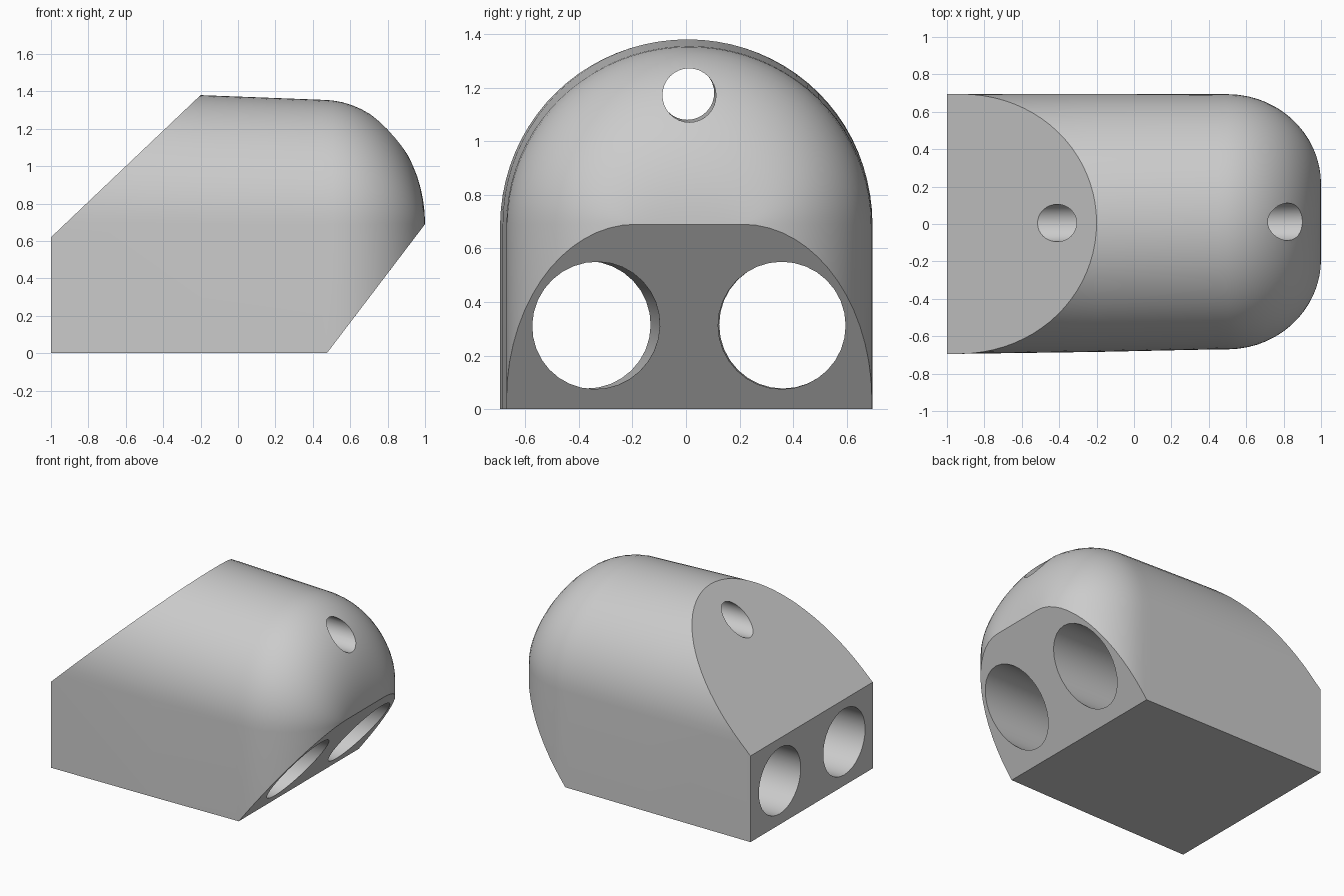
import bpy, bmesh
from math import sin, cos, pi, sqrt
from mathutils import Vector

cube = bpy.data.objects.get("Cube")
if cube:
    bpy.data.objects.remove(cube, do_unlink=True)

grey = bpy.data.materials.new("light_grey")
grey.use_nodes = True
colour = (0.6, 0.6, 0.6, 1)
grey.diffuse_color = colour
grey.node_tree.nodes["Principled BSDF"].inputs["Base Color"].default_value = colour

SPRING = 0.69      # height where the arch begins
ARC = 40           # segments over the arch
NOSE = 16          # rings over the rounded nose


def make_object(name, bm):
    mesh = bpy.data.meshes.new(name)
    bm.to_mesh(mesh)
    bm.free()
    mesh.materials.append(grey)
    obj = bpy.data.objects.new(name, mesh)
    bpy.context.collection.objects.link(obj)
    return obj


def arch(bm, x, centre, half_width, rise):
    pts = [(centre + half_width, 0)]
    for i in range(ARC + 1):
        a = pi * i / ARC
        pts.append((centre + half_width * cos(a), SPRING + rise * sin(a)))
    pts.append((centre - half_width, 0))
    return [bm.verts.new((x, y, z)) for y, z in pts]


# Arched body, tapering slightly toward a rounded nose
bm = bmesh.new()
rings = [arch(bm, -1, 0, 0.695, 0.715), arch(bm, -0.2, 0.006, 0.69, 0.69)]
for i in range(NOSE + 1):
    t = sin(pi / 2 * i / NOSE)
    x = 0.45 + 0.55 * t
    u = max(0, (x - 0.5) / 0.5)
    rings.append(arch(bm, x, 0.012, 0.2 + 0.482 * sqrt(max(0, 1 - u * u)),
                      max(0.005, 0.665 * sqrt(max(0, 1 - t * t)))))
for a, b in zip(rings, rings[1:]):
    n = len(a)
    for i in range(n):
        j = (i + 1) % n
        bm.faces.new((a[i], a[j], b[j], b[i]))
bm.faces.new(rings[0])
bm.faces.new(rings[-1])
bmesh.ops.recalc_face_normals(bm, faces=bm.faces)


# Sloping rear face and undercut nose
def slice_off(point, normal):
    geom = bm.verts[:] + bm.edges[:] + bm.faces[:]
    cut = bmesh.ops.bisect_plane(bm, geom=geom, plane_co=point, plane_no=normal,
                                 clear_outer=True)
    edges = [e for e in cut["geom_cut"] if isinstance(e, bmesh.types.BMEdge)]
    bmesh.ops.contextual_create(bm, geom=edges)


slice_off((-1, 0, 0.62), (-0.76, 0, 0.8))
slice_off((0.475, 0, 0), (0.69, 0, -0.525))
bmesh.ops.remove_doubles(bm, verts=bm.verts, dist=0.0005)
bmesh.ops.recalc_face_normals(bm, faces=bm.faces)
body = make_object("body", bm)


# Lengthwise holes
def bore(name, rear, nose, radius):
    start, end = Vector((-1, *rear)), Vector((1, *nose))
    axis = end - start
    bm = bmesh.new()
    bmesh.ops.create_cone(bm, cap_ends=True, segments=32, radius1=radius,
                          radius2=radius, depth=axis.length * 1.3)
    turn = Vector((0, 0, 1)).rotation_difference(axis).to_matrix()
    bmesh.ops.rotate(bm, verts=bm.verts, matrix=turn)
    bmesh.ops.translate(bm, verts=bm.verts, vec=(start + end) / 2)
    cutter = make_object(name, bm)
    cutter.hide_render = True
    mod = body.modifiers.new(name, "BOOLEAN")
    mod.operation, mod.solver, mod.object = "DIFFERENCE", "EXACT", cutter
    bpy.context.view_layer.objects.active = body
    bpy.ops.object.modifier_apply(modifier=mod.name)
    bpy.data.objects.remove(cutter, do_unlink=True)


bore("right_bore", (-0.37, 0.315), (-0.33, 0.312), 0.238)
bore("left_bore", (0.362, 0.315), (0.357, 0.312), 0.238)
bore("top_bore", (0.002, 1.183), (0.013, 1.17), 0.1)

bpy.ops.object.select_all(action="DESELECT")
body.select_set(True)
bpy.context.view_layer.objects.active = body
bpy.ops.object.shade_smooth_by_angle(angle=pi / 6)
